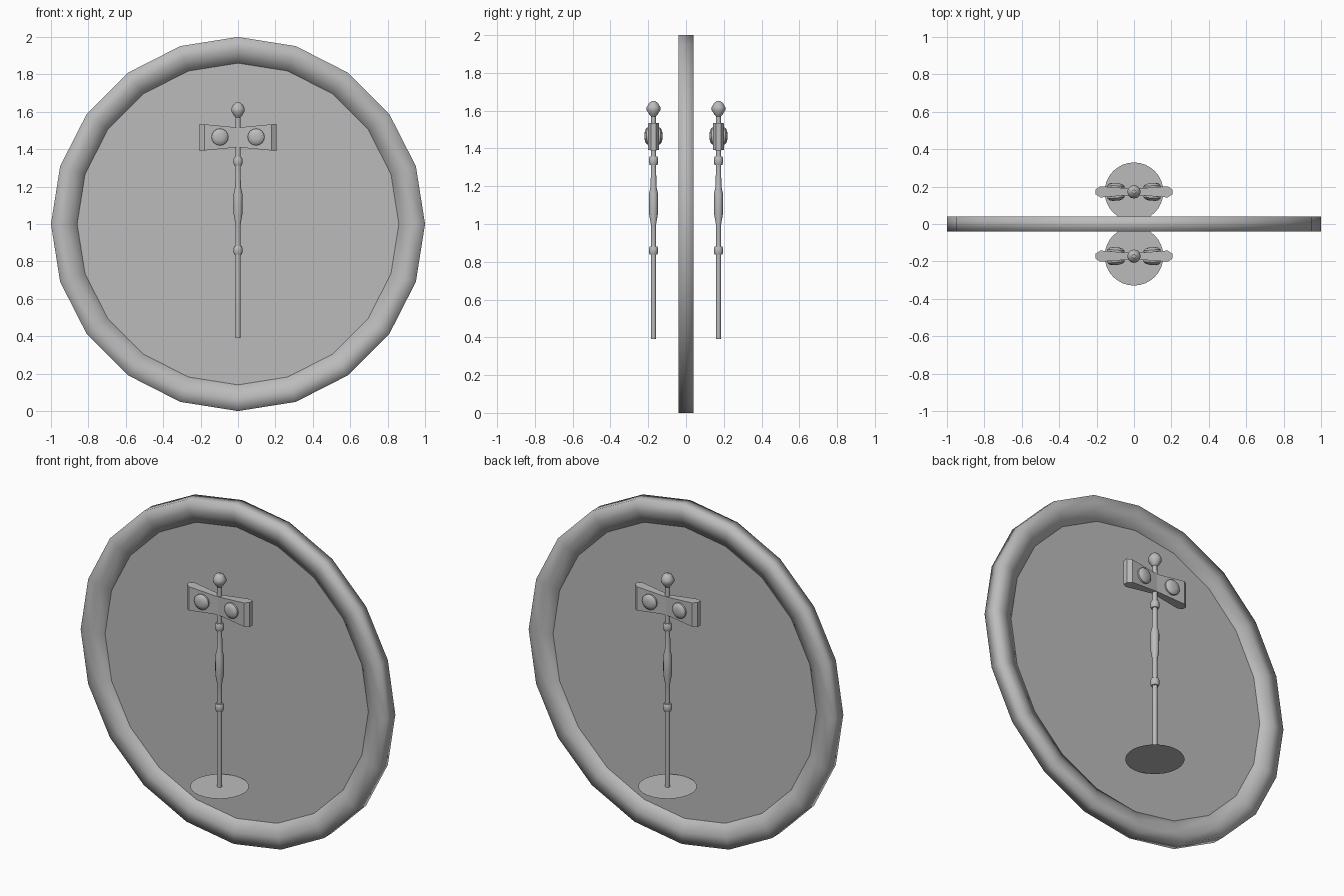
import bpy, bmesh, math
from mathutils import Matrix, Vector

cube = bpy.data.objects.get("Cube")
if cube:
    bpy.data.objects.remove(cube, do_unlink=True)

grey = bpy.data.materials.new("plain_grey")
grey.use_nodes = True
tone = (0.5, 0.5, 0.5, 1)
grey.diffuse_color = tone
grey.node_tree.nodes["Principled BSDF"].inputs["Base Color"].default_value = tone

FACE_FRONT = Matrix.Rotation(math.pi / 2, 4, 'X')   # turns local z to -y


def finish(name, bm, matrix=Matrix(), angle=35):
    bmesh.ops.recalc_face_normals(bm, faces=bm.faces)
    bm.transform(matrix)
    mesh = bpy.data.meshes.new(name)
    bm.to_mesh(mesh)
    bm.free()
    obj = bpy.data.objects.new(name, mesh)
    bpy.context.collection.objects.link(obj)
    mesh.materials.append(grey)
    if angle:
        bpy.ops.object.select_all(action='DESELECT')
        obj.select_set(True)
        bpy.context.view_layer.objects.active = obj
        bpy.ops.object.shade_smooth_by_angle(angle=math.radians(angle))
    return obj


def lathe(name, profile, sides, matrix=Matrix(), closed=False, angle=35):
    """Turn (radius, height) points round the local z axis."""
    bm = bmesh.new()
    rings = [[bm.verts.new((r * math.cos(k * math.tau / sides),
                            r * math.sin(k * math.tau / sides), h))
              for k in range(sides)] for r, h in profile]
    pairs = list(zip(rings, rings[1:]))
    if closed:
        pairs.append((rings[-1], rings[0]))
    else:
        bm.faces.new(rings[0])
        bm.faces.new(rings[-1])
    for a, b in pairs:
        for k in range(sides):
            n = (k + 1) % sides
            bm.faces.new((a[k], a[n], b[n], b[k]))
    return finish(name, bm, matrix, angle)


def disc(name, radius, sides, matrix):
    bm = bmesh.new()
    bmesh.ops.create_circle(bm, cap_ends=True, radius=radius, segments=sides)
    return finish(name, bm, matrix, 0)


# Big round frame and its panel
upright = Matrix.Translation((0, 0, 1)) @ FACE_FRONT
lathe("round_rim", [(1, -.04), (1, .04), (.93, .04), (.86, .012),
                    (.86, -.012), (.93, -.04)], 20, upright, True, 100)
lathe("panel", [(.86, -.012), (.86, .012)], 20, upright, angle=0)


def collar(z):
    return [(.014, z - .022), (.02, z - .022), (.025, z - .01),
            (.025, z + .01), (.02, z + .022), (.014, z + .022)]


POST = ([(.013, .39)] + collar(.86)
        + [(.014, 1.0), (.023, 1.05), (.024, 1.16), (.015, 1.2)]
        + collar(1.335) + [(.013, 1.57)])
FINIAL = [(.014, 1.57), (.022, 1.58), (.036, 1.602), (.036, 1.618),
          (.024, 1.64), (.01, 1.65)]
LENS = [(.045, -.006), (.045, .008), (.036, .017), (.018, .022)]


def signal_arms(name, y):
    # Bow-tie box: half depth and half height at stations along x
    half = [(0, .016, .053), (.18, .03, .07), (.205, .013, .073)]
    stations = [(-x, d, h) for x, d, h in reversed(half[1:])] + half
    bm = bmesh.new()
    loops = [[bm.verts.new((x, sy * d, sz * h))
              for sy, sz in ((-1, -1), (1, -1), (1, 1), (-1, 1))]
             for x, d, h in stations]
    for a, b in zip(loops, loops[1:]):
        for k in range(4):
            n = (k + 1) % 4
            bm.faces.new((a[k], a[n], b[n], b[k]))
    bm.faces.new(loops[0])
    bm.faces.new(loops[-1])
    finish(name, bm, Matrix.Translation((0, y, 1.463)), 0)


# One lamp post on each side of the panel
for side, s in (("front", -1), ("back", 1)):
    y = s * .172
    stand = Matrix.Translation((0, y, 0))
    disc(side + "_base_disc", .157, 32, Matrix.Translation((0, y, .39)))
    lathe(side + "_post", POST, 12, stand)
    lathe(side + "_finial", FINIAL, 12, stand)
    signal_arms(side + "_signal_arms", y)
    # Lenses lie flat on the sloping arm faces
    for hand, sx in (("left", 1), ("right", -1)):
        for facing, sy in (("outer", s), ("inner", -s)):
            normal = Vector((-sx * .08, sy, 0)).normalized()
            place = (Matrix.Translation((sx * .097, y + sy * .025, 1.465))
                     @ normal.to_track_quat('Z', 'Y').to_matrix().to_4x4())
            lathe(f"{side}_{hand}_{facing}_lens", LENS, 16, place)
